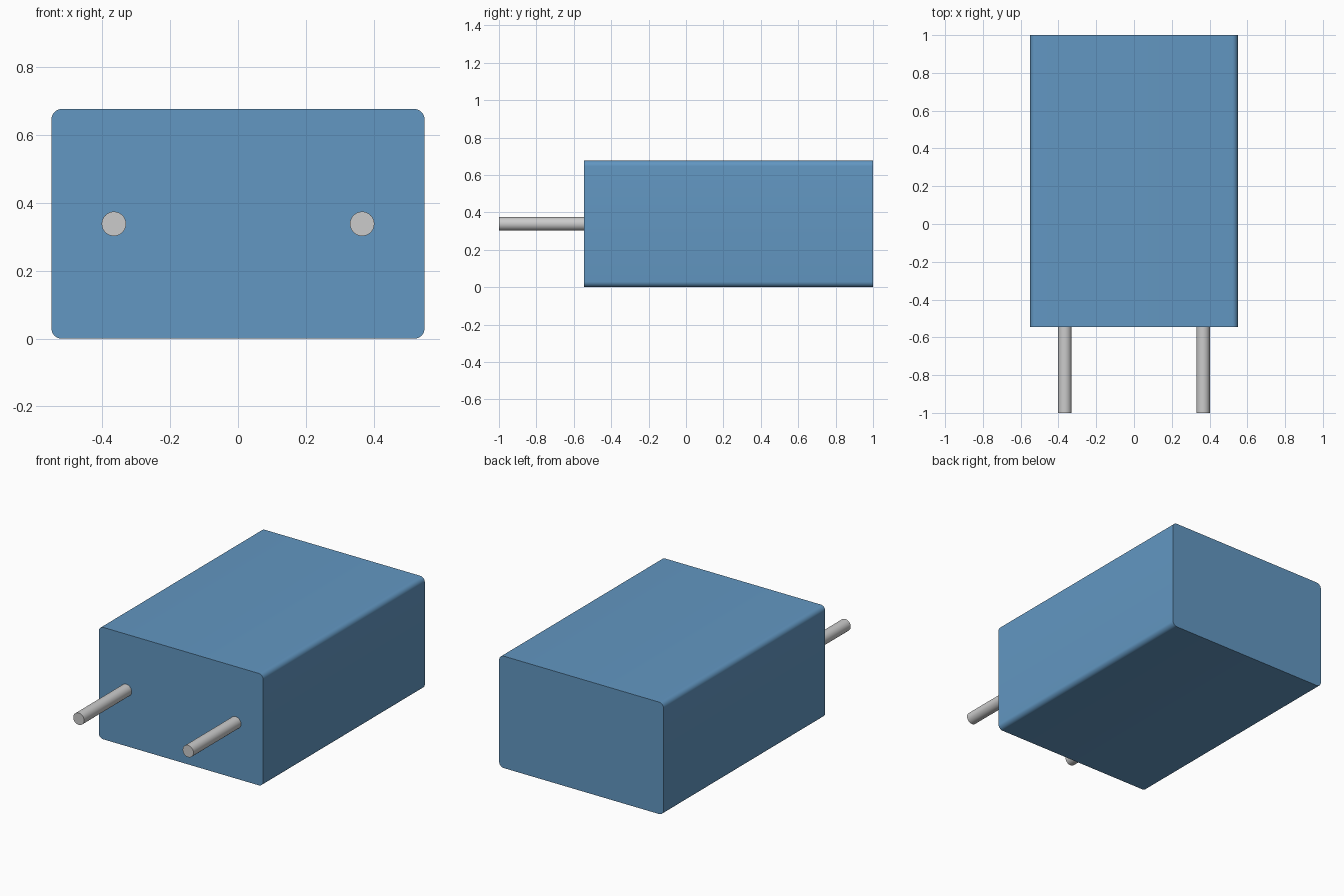
import bpy, bmesh, math
from mathutils import Matrix, Vector

if "Cube" in bpy.data.objects:
    bpy.data.objects.remove(bpy.data.objects["Cube"])

HALF_W, HEIGHT, FRONT, BACK = 0.55, 0.677, -0.545, 1.0
RADIUS, PIN_R, PIN_X = 0.03, 0.036, 0.366


def add_object(name, bm):
    bmesh.ops.recalc_face_normals(bm, faces=bm.faces)
    mesh = bpy.data.meshes.new(name)
    bm.to_mesh(mesh)
    bm.free()
    obj = bpy.data.objects.new(name, mesh)
    bpy.context.collection.objects.link(obj)
    bpy.ops.object.select_all(action='DESELECT')
    obj.select_set(True)
    bpy.context.view_layer.objects.active = obj
    bpy.ops.object.shade_smooth_by_angle(angle=math.radians(30))
    return obj


# Body: rounded rectangle profile extruded along y
bm = bmesh.new()
profile = []
for sx, sz, start in ((1, 1, 0), (-1, 1, 90), (-1, -1, 180), (1, -1, 270)):
    for i in range(9):
        a = math.radians(start + 90 * i / 8)
        x = sx * (HALF_W - RADIUS) + RADIUS * math.cos(a)
        z = HEIGHT / 2 + sz * (HEIGHT / 2 - RADIUS) + RADIUS * math.sin(a)
        profile.append(bm.verts.new((x, FRONT, z)))
face = bm.faces.new(profile)
ext = bmesh.ops.extrude_face_region(bm, geom=[face], use_keep_orig=True)
moved = [g for g in ext["geom"] if isinstance(g, bmesh.types.BMVert)]
bmesh.ops.translate(bm, verts=moved, vec=Vector((0, BACK - FRONT, 0)))
body = add_object("body", bm)
blue = bpy.data.materials.new("blue_casing")
blue.diffuse_color = (0.122, 0.309, 0.539, 1)
blue.use_nodes = True
blue.node_tree.nodes["Principled BSDF"].inputs["Base Color"].default_value = blue.diffuse_color
body.data.materials.append(blue)

# Two lead pins projecting from the front face
for name, side in (("left_pin", -1), ("right_pin", 1)):
    bm = bmesh.new()
    length = FRONT + 1.0
    place = Matrix.Translation((side * PIN_X, -1 + length / 2, HEIGHT / 2))
    bmesh.ops.create_cone(bm, cap_ends=True, segments=48, radius1=PIN_R,
                          radius2=PIN_R, depth=length,
                          matrix=place @ Matrix.Rotation(math.pi / 2, 4, 'X'))
    add_object(name, bm)
